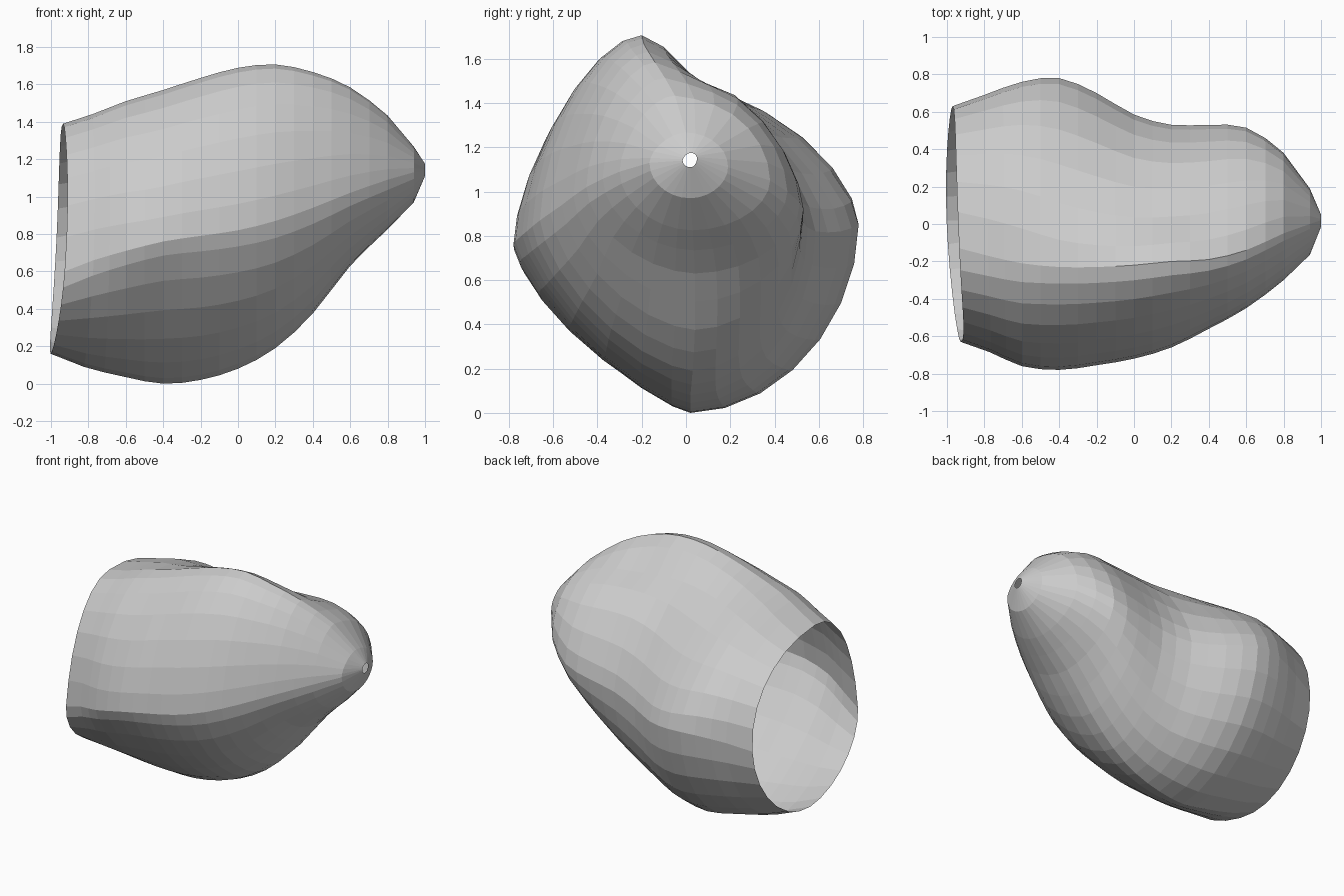
import bpy, bmesh
from math import sin, cos, pi, exp

# Stations along x: x, y_left, z_left, y_top, z_top, y_right, z_right, y_bottom, z_bottom,
# roundness of the top-right and bottom-left quadrants
STATIONS = [
    (-0.97, -0.63, 0.60, -0.13, 1.39, 0.63, 0.78, 0.02, 0.16, 2.2, 1.85),
    (-0.80, -0.685, 0.66, -0.17, 1.44, 0.69, 0.82, 0.02, 0.09, 2.05, 1.55),
    (-0.60, -0.76, 0.71, -0.21, 1.51, 0.76, 0.85, 0.02, 0.035, 1.82, 1.38),
    (-0.40, -0.78, 0.76, -0.23, 1.57, 0.78, 0.85, 0.02, 0.0, 1.55, 1.3),
    (-0.20, -0.755, 0.79, -0.23, 1.635, 0.70, 0.82, 0.02, 0.02, 1.45, 1.35),
    (0.0, -0.72, 0.82, -0.22, 1.69, 0.585, 0.82, 0.02, 0.08, 1.45, 1.4),
    (0.20, -0.66, 0.87, -0.20, 1.71, 0.53, 0.86, 0.03, 0.19, 1.5, 1.5),
    (0.40, -0.56, 0.94, -0.19, 1.67, 0.53, 0.90, 0.04, 0.375, 1.57, 1.6),
    (0.60, -0.45, 1.02, -0.14, 1.59, 0.515, 0.95, 0.04, 0.63, 1.68, 1.75),
    (0.80, -0.30, 1.09, -0.05, 1.44, 0.38, 1.05, 0.03, 0.825, 1.9, 1.9),
    (0.94, -0.165, 1.13, 0.0, 1.27, 0.19, 1.11, 0.02, 0.97, 2.0, 2.0),
    (1.0, -0.015, 1.14, 0.02, 1.175, 0.05, 1.15, 0.02, 1.11, 2.0, 2.0),
]
Q = 7  # segments per quadrant


def refine(rows):
    """Insert a smooth midpoint between neighbouring stations (not at the ends)."""
    out = []
    for i in range(len(rows) - 1):
        out.append(rows[i])
        if 0 < i < len(rows) - 3:
            a, b, c, d = rows[i - 1:i + 3]
            out.append(tuple((-p + 9 * q + 9 * r - s) / 16 for p, q, r, s in zip(a, b, c, d)))
    return out + [rows[-1]]


def ring(row):
    """Closed section made of four superellipse quadrants joining the extreme points."""
    x, yl, zl, yt, zt, yr, zr, yb, zb, ntr, nbl = row
    ntl = 1.65 + 0.4 * max(0, (-0.45 - x) / 0.5)
    quads = [((yr, zr), (yt, zt), ntr, False), ((yt, zt), (yl, zl), ntl, True),
             ((yl, zl), (yb, zb), nbl, False), ((yb, zb), (yr, zr), 1.9, True)]
    pts = []
    for (y0, z0), (y1, z1), n, vertical in quads:
        for k in range(Q):
            t = k / Q * pi / 2
            c, s = cos(t) ** (2 / n), sin(t) ** (2 / n)
            if vertical:
                y, z = y0 + (y1 - y0) * s, z1 + (z0 - z1) * c
            else:
                y, z = y1 + (y0 - y1) * c, z0 + (z1 - z0) * s
            # shallow valley beside the ridge
            if z > 1.2:
                z -= 0.09 * exp(-((y - 0.05) / 0.14) ** 2 - ((x - 0.25) / 0.38) ** 2)
            # slanted, slightly curved open rim
            fade = max(0, min(1, (-0.6 - x) / 0.35))
            zn, yn = (z - 0.78) / 0.61, y / 0.63
            slant = fade * (0.03 * zn - 0.027 * yn + 0.027 * (1 - zn * zn))
            pts.append((x + slant, y, z))
    return pts


# Hollow shell, open at the wide end and with a small hole in the nose
bm = bmesh.new()
loops = [[bm.verts.new(p) for p in ring(r)] for r in refine(STATIONS)]
for a, b in zip(loops, loops[1:]):
    for i in range(len(a)):
        j = (i + 1) % len(a)
        bm.faces.new((a[i], a[j], b[j], b[i]))
bmesh.ops.recalc_face_normals(bm, faces=bm.faces)
mesh = bpy.data.meshes.new("hollow_shell")
bm.to_mesh(mesh)
bm.free()
shell = bpy.data.objects.new("hollow_shell", mesh)
bpy.context.collection.objects.link(shell)
